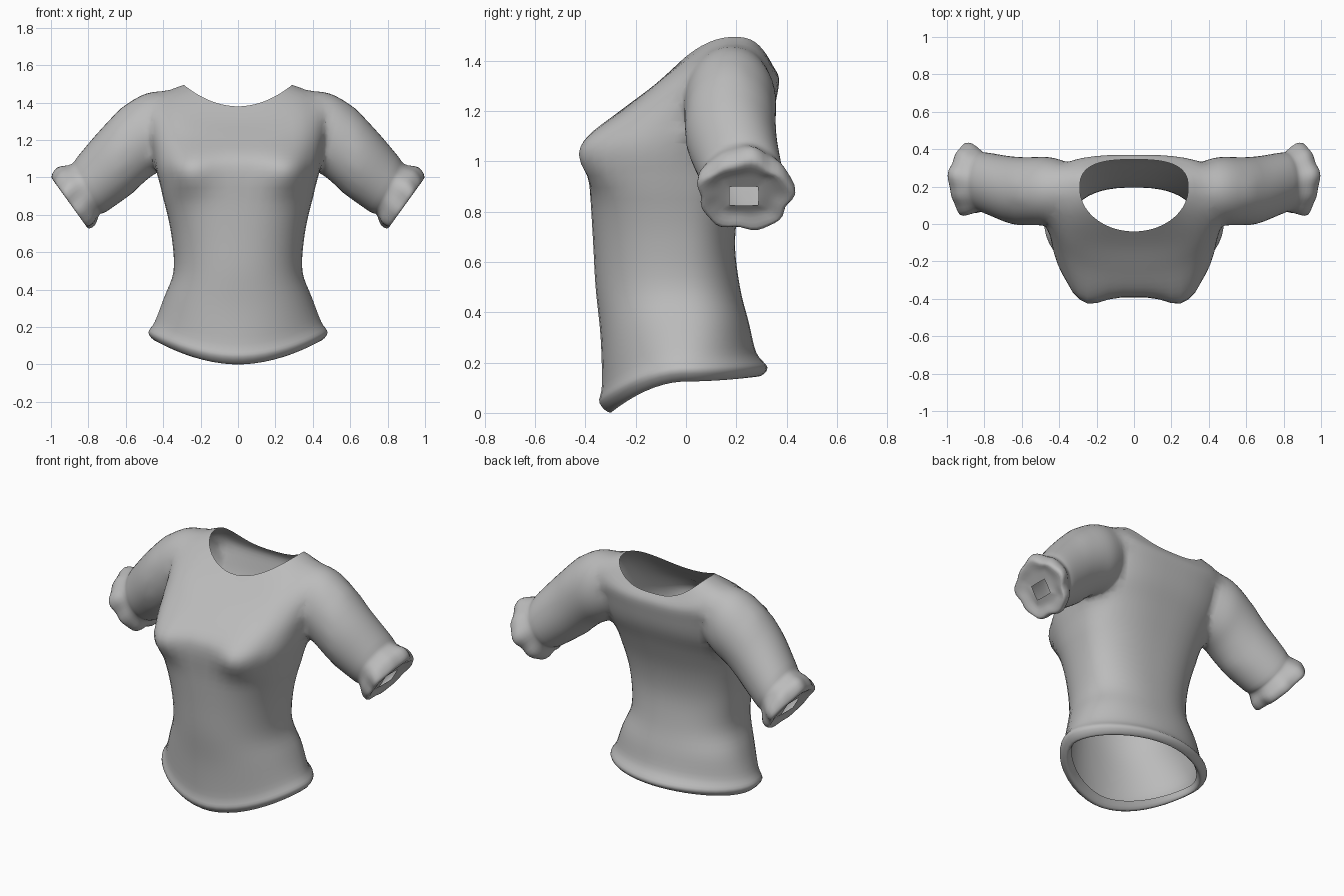
import bpy, bmesh, math
from mathutils import Vector

if "Cube" in bpy.data.objects:
    bpy.data.objects.remove(bpy.data.objects["Cube"])

SEGMENTS = 48
fabric = bpy.data.materials.new("grey_fabric")
fabric.use_nodes = True
grey = (0.5, 0.5, 0.5, 1)
fabric.diffuse_color = grey
fabric.node_tree.nodes["Principled BSDF"].inputs["Base Color"].default_value = grey


def smooth_rows(rows, steps):
    """Catmull-Rom interpolation between profile rows."""
    out = []
    for i in range(len(rows) - 1):
        p0, p1 = rows[max(i - 1, 0)], rows[i]
        p2, p3 = rows[i + 1], rows[min(i + 2, len(rows) - 1)]
        for k in range(steps):
            t = k / steps
            out.append([b + 0.5 * t * (c - a + t * (2*a - 5*b + 4*c - d + t * (3*(b - c) + d - a)))
                        for a, b, c, d in zip(p0, p1, p2, p3)])
    return out + [rows[-1]]


def loft(name, rings):
    """Closed tube through rings; returns the object and its two cap centres."""
    bm = bmesh.new()
    loops = [[bm.verts.new(p) for p in ring] for ring in rings]
    for a, b in zip(loops, loops[1:]):
        for i in range(SEGMENTS):
            j = (i + 1) % SEGMENTS
            bm.faces.new((a[i], a[j], b[j], b[i]))
    centres = []
    for loop in (loops[0], loops[-1]):
        mid = sum((v.co for v in loop), Vector()) / SEGMENTS
        centres.append(mid)
        hub = bm.verts.new(mid)
        for i in range(SEGMENTS):
            bm.faces.new((loop[i], loop[(i + 1) % SEGMENTS], hub))
    bmesh.ops.recalc_face_normals(bm, faces=bm.faces)
    mesh = bpy.data.meshes.new(name)
    bm.to_mesh(mesh)
    bm.free()
    mesh.materials.append(fabric)
    obj = bpy.data.objects.new(name, mesh)
    bpy.context.collection.objects.link(obj)
    return obj, centres


def power(v, n):
    return math.copysign(abs(v) ** (2 / n), v)


def torso_ring(row):
    zf, zs, zb, w, yf, ys, yb, nf, nb = row
    ring = []
    for i in range(SEGMENTS):
        a = math.tau * (i + 0.5) / SEGMENTS
        c, s = math.cos(a), math.sin(a)
        n, y_end, z_end = (nb, yb, zb) if s > 0 else (nf, yf, zf)
        x = w * power(c, n)
        y = ys + (y_end - ys) * abs(power(s, n))
        z = zs + (z_end - zs) * s * s
        if s < 0:  # bust with a shallow valley in the middle
            y -= 0.065 * math.exp(-((abs(x) - 0.26) / 0.11) ** 2 - ((z - 1.03) / 0.11) ** 2)
        ring.append((x, y, z))
    return ring


def sleeve_ring(row, side):
    xt, zt, xb, zb, yc, ry, ruffle, box = row
    ring = []
    for i in range(SEGMENTS):
        a = math.tau * i / SEGMENTS
        c, s = math.cos(a), math.sin(a)
        r = 1 + ruffle * (math.sin(5 * a + 1) + 0.6 * math.sin(9 * a))
        r *= 1 + box * (1 / max(abs(c), abs(s)) - 1)
        ring.append((side * ((xt + xb) / 2 + c * r * (xt - xb) / 2),
                     yc + s * r * ry, (zt + zb) / 2 + c * r * (zt - zb) / 2))
    return ring


# Torso: heights front/side/back, half width, depth front/side/back, squareness
torso_rows = [
    (0.05, 0.16, 0.19, 0.42, -0.27, 0.00, 0.27, 1.8, 1.8),
    (0.00, 0.125, 0.145, 0.44, -0.30, 0.00, 0.29, 1.9, 1.9),
    (0.04, 0.17, 0.18, 0.48, -0.345, 0.00, 0.325, 1.9, 1.9),
    (0.11, 0.23, 0.24, 0.445, -0.335, 0.00, 0.28, 2, 2),
    (0.30, 0.36, 0.36, 0.395, -0.34, 0.00, 0.25, 2.2, 2.2),
    (0.50, 0.50, 0.50, 0.345, -0.36, -0.03, 0.215, 2.2, 2.3),
    (0.68, 0.68, 0.68, 0.355, -0.37, -0.03, 0.195, 2.3, 2.4),
    (0.85, 0.85, 0.85, 0.39, -0.38, -0.03, 0.22, 2.5, 2.5),
    (1.03, 1.02, 1.02, 0.44, -0.39, -0.02, 0.28, 2.8, 2.6),
    (1.12, 1.13, 1.15, 0.455, -0.36, 0.03, 0.335, 2.7, 2.8),
    (1.21, 1.28, 1.25, 0.475, -0.25, 0.10, 0.36, 2.4, 2.8),
    (1.30, 1.42, 1.33, 0.465, -0.13, 0.17, 0.37, 2.2, 2.8),
    (1.38, 1.495, 1.38, 0.29, -0.04, 0.19, 0.345, 2, 2.8),
]
blouse, openings = loft("blouse", [torso_ring(r) for r in smooth_rows(torso_rows, 4)])

# Sleeves with ruffled cuffs: upper x/z, lower x/z, depth centre, depth radius, ruffle, boxiness
sleeve_rows = [
    (0.32, 1.44, 0.30, 1.12, 0.18, 0.13, 0, 0),
    (0.46, 1.465, 0.40, 1.04, 0.18, 0.18, 0, 0),
    (0.59, 1.40, 0.47, 1.00, 0.175, 0.185, 0, 0),
    (0.73, 1.26, 0.56, 0.92, 0.18, 0.18, 0, 0),
    (0.85, 1.12, 0.70, 0.82, 0.215, 0.165, 0, 0),
    (0.89, 1.07, 0.74, 0.80, 0.225, 0.16, 0.01, 0),
    (0.96, 1.045, 0.765, 0.745, 0.235, 0.185, 0.04, 0),
    (0.99, 0.99, 0.805, 0.73, 0.235, 0.18, 0.05, 0),
    (0.945, 0.945, 0.83, 0.79, 0.235, 0.11, 0.02, 0.4),
    (0.907, 0.90, 0.863, 0.825, 0.23, 0.058, 0, 0.9),
]
for side, label in ((1, "left"), (-1, "right")):
    rings = [sleeve_ring(r, side) for r in smooth_rows(sleeve_rows, 4)]
    sleeve, caps = loft(label + "_sleeve", rings)
    openings.append(caps[1])
    union = blouse.modifiers.new("join_sleeve", "BOOLEAN")
    union.operation, union.solver, union.object = "UNION", "EXACT", sleeve
    bpy.context.view_layer.objects.active = blouse
    bpy.ops.object.modifier_apply(modifier=union.name)
    bpy.data.objects.remove(sleeve)

# Open the neck, hem and cuffs, then soften the armhole seams
bm = bmesh.new()
bm.from_mesh(blouse.data)
hubs = [v for v in bm.verts if any((v.co - p).length < 0.002 for p in openings)]
bmesh.ops.delete(bm, geom=hubs, context="VERTS")
bmesh.ops.remove_doubles(bm, verts=bm.verts, dist=0.004)
seam = [v for v in bm.verts if 0.34 < abs(v.co.x) < 0.62 and v.co.z > 0.93 and not v.is_boundary]
for _ in range(8):
    bmesh.ops.smooth_vert(bm, verts=seam, factor=0.5, use_axis_x=True, use_axis_y=True, use_axis_z=True)
bm.to_mesh(blouse.data)
bm.free()

bpy.ops.object.select_all(action="DESELECT")
blouse.select_set(True)
bpy.context.view_layer.objects.active = blouse
bpy.ops.object.shade_smooth_by_angle(angle=math.radians(60))
